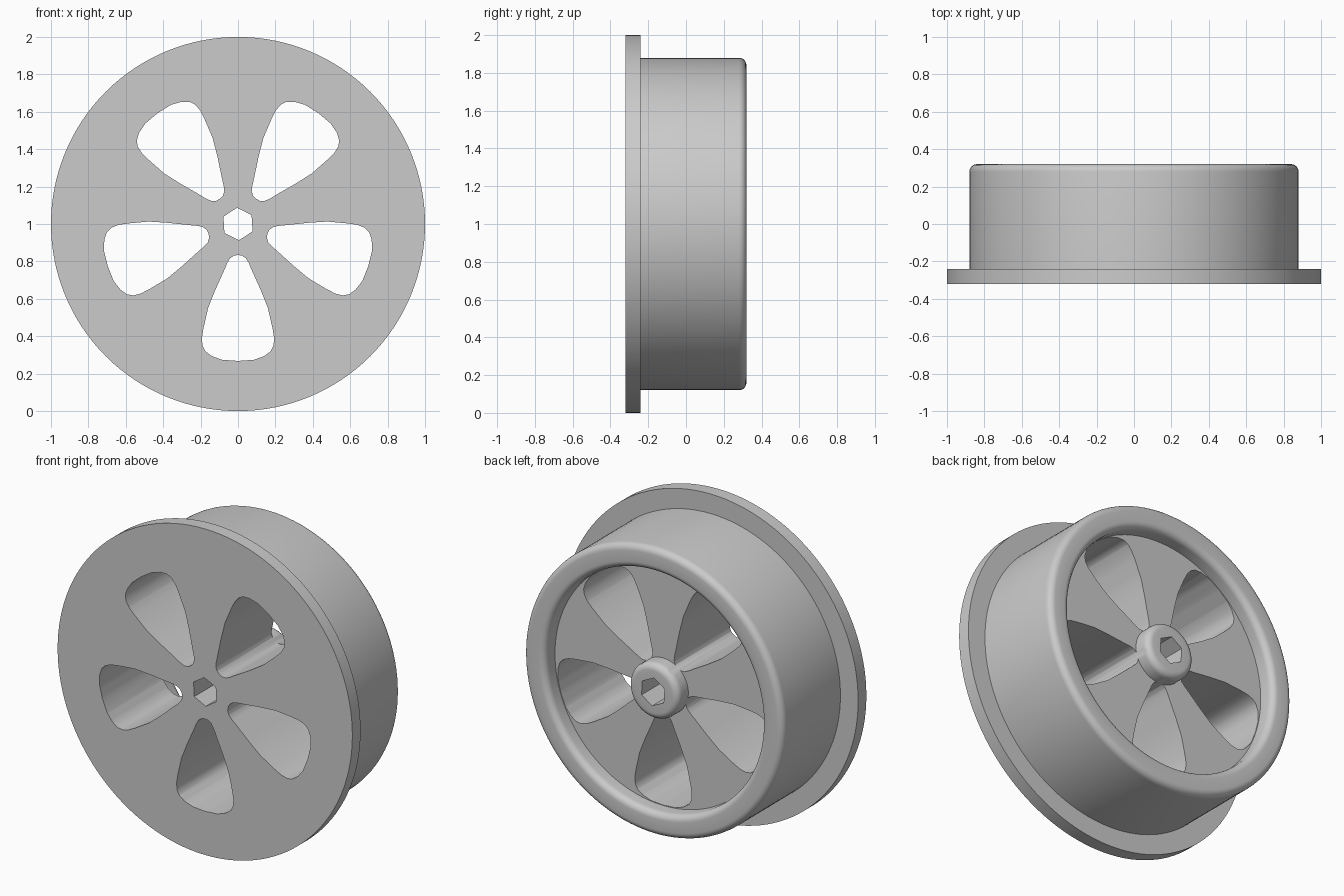
import bpy, bmesh, math
from mathutils import Vector, Matrix

cube = bpy.data.objects.get("Cube")
if cube:
    bpy.data.objects.remove(cube, do_unlink=True)

CENTRE_Z = 1.0
HALF = 0.32            # half of the wheel's width
FLOOR = 0.22           # level of the recessed web at the back
FILLET = 0.04

grey = bpy.data.materials.new("plain grey")
grey.use_nodes = True
grey.diffuse_color = (0.6, 0.6, 0.6, 1)
grey.node_tree.nodes["Principled BSDF"].inputs["Base Color"].default_value = (0.6, 0.6, 0.6, 1)


def make_object(name, bm):
    bmesh.ops.recalc_face_normals(bm, faces=bm.faces[:])
    mesh = bpy.data.meshes.new(name)
    bm.to_mesh(mesh)
    bm.free()
    mesh.materials.append(grey)
    obj = bpy.data.objects.new(name, mesh)
    obj.location.z = CENTRE_Z
    bpy.context.collection.objects.link(obj)
    return obj


def fillet(radius, start, steps=6):
    """Quarter-round on the back edge: start 0 is outward, 90 is inward."""
    cx = radius - FILLET if start == 0 else radius + FILLET
    angles = [math.radians(start + 90 * i / steps) for i in range(steps + 1)]
    return [(cx + FILLET * math.cos(a), HALF - FILLET + FILLET * math.sin(a)) for a in angles]


def lathe(name, profile, steps=128):
    bm = bmesh.new()
    verts = [bm.verts.new((r, y, 0)) for r, y in profile]
    edges = [bm.edges.new(pair) for pair in zip(verts, verts[1:])]
    bmesh.ops.spin(bm, geom=verts + edges, cent=(0, 0, 0), axis=(0, 1, 0),
                   angle=math.tau, steps=steps, use_merge=False)
    bmesh.ops.remove_doubles(bm, verts=bm.verts[:], dist=1e-4)
    return make_object(name, bm)


def prisms(name, outlines):
    """Cutters running right through the wheel along y."""
    bm = bmesh.new()
    for outline in outlines:
        face = bm.faces.new([bm.verts.new((x, -0.5, z)) for x, z in outline])
        top = bmesh.ops.extrude_face_region(bm, geom=[face])["geom"]
        bmesh.ops.translate(bm, vec=(0, 1, 0),
                            verts=[v for v in top if isinstance(v, bmesh.types.BMVert)])
    obj = make_object(name, bm)
    obj.hide_render = True
    return obj


# Flange, drum, rounded rim, recessed web and hub in one turned profile
profile = [(0, -HALF), (1, -HALF), (1, -0.24), (0.88, -0.24)]
profile += fillet(0.88, 0) + fillet(0.735, 90) + [(0.735, FLOOR), (0.17, FLOOR)]
profile += fillet(0.17, 0) + [(0, HALF)]
wheel = lathe("wheel", profile)

# Petal-shaped openings: half outline as (sideways, distance from centre)
half = [(0.022, 0.169), (0.043, 0.184), (0.058, 0.21), (0.075, 0.25), (0.12, 0.35),
        (0.16, 0.45), (0.185, 0.56), (0.193, 0.61), (0.19, 0.65), (0.175, 0.68),
        (0.14, 0.706), (0.085, 0.726)]
petal = [(0, 0.166)] + half + [(0, 0.732)] + [(-u, v) for u, v in reversed(half)]
petals = []
for i in range(5):
    turn = Matrix.Rotation(i * math.tau / 5, 2)
    petals.append([turn @ Vector((u, -v)) for u, v in petal])

# Hexagonal axle hole
hexagon = [(0.087 * math.cos(a), 0.087 * math.sin(a))
           for a in (math.radians(33.5 + 60 * k) for k in range(6))]

for cutter in (prisms("petal_cutter", petals), prisms("axle_cutter", [hexagon])):
    mod = wheel.modifiers.new(cutter.name, "BOOLEAN")
    mod.operation = "DIFFERENCE"
    mod.solver = "EXACT"
    mod.object = cutter
    with bpy.context.temp_override(object=wheel, active_object=wheel):
        bpy.ops.object.modifier_apply(modifier=mod.name)
    bpy.data.objects.remove(cutter, do_unlink=True)

bpy.ops.object.select_all(action="DESELECT")
wheel.select_set(True)
bpy.context.view_layer.objects.active = wheel
bpy.ops.object.shade_smooth_by_angle(angle=math.radians(35))
